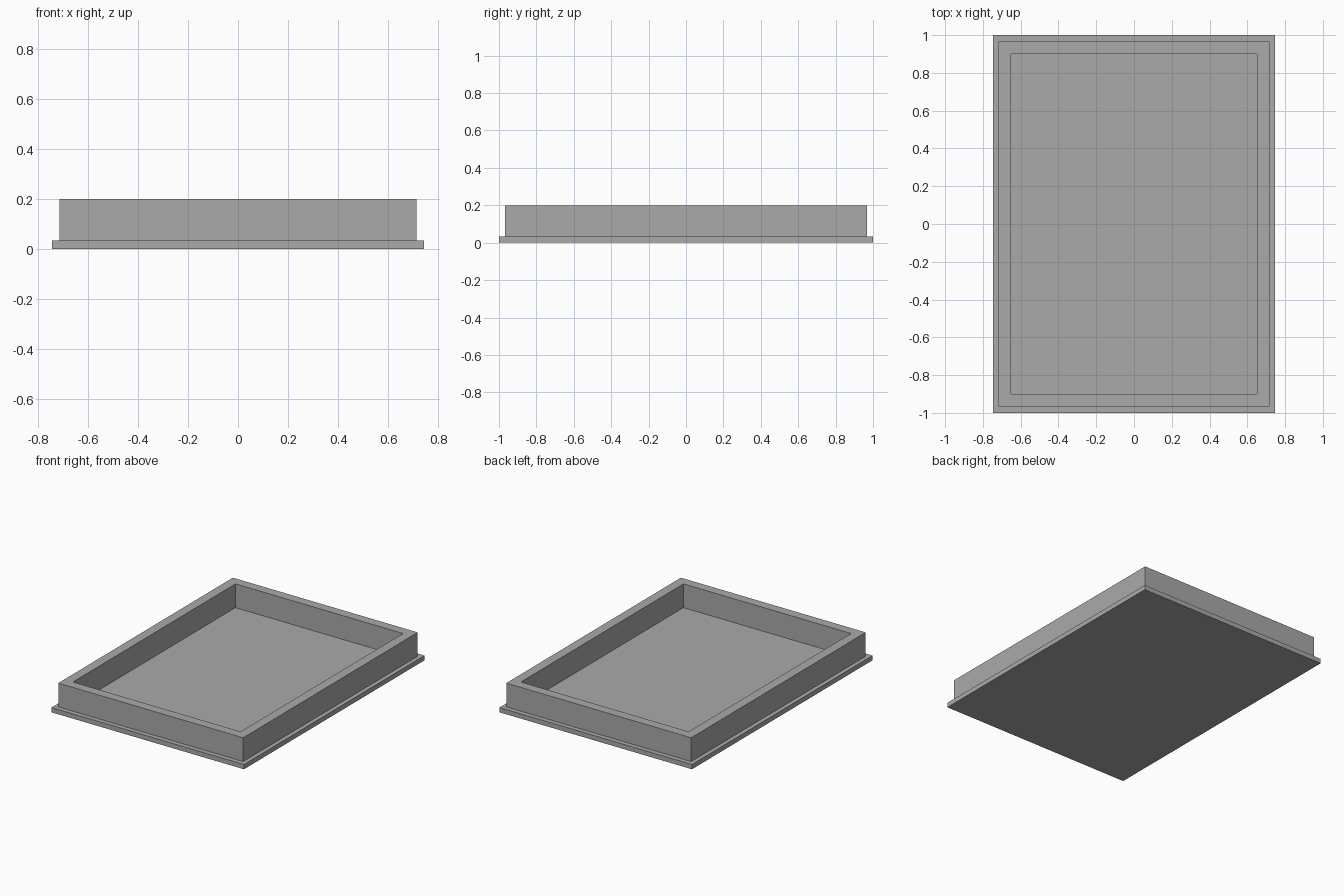
import bpy, bmesh

if "Cube" in bpy.data.objects:
    bpy.data.objects.remove(bpy.data.objects["Cube"])

U = 1 / 30  # module: lip width and plate thickness

grey = bpy.data.materials.new("plain_grey")
grey.diffuse_color = (0.4, 0.4, 0.4, 1)
grey.use_nodes = True
grey.node_tree.nodes["Principled BSDF"].inputs["Base Color"].default_value = grey.diffuse_color


def make_object(name, bm):
    bmesh.ops.recalc_face_normals(bm, faces=bm.faces)
    mesh = bpy.data.meshes.new(name)
    bm.to_mesh(mesh)
    bm.free()
    mesh.materials.append(grey)
    obj = bpy.data.objects.new(name, mesh)
    bpy.context.collection.objects.link(obj)


def ring(bm, hx, hy, z):
    return [bm.verts.new((sx * hx, sy * hy, z))
            for sx, sy in ((-1, -1), (1, -1), (1, 1), (-1, 1))]


def bridge(bm, a, b):
    for i in range(4):
        j = (i + 1) % 4
        bm.faces.new((a[i], a[j], b[j], b[i]))


# Tray: base plate with a lip, an upright rim and a sunken floor
bm = bmesh.new()
rings = [ring(bm, *r) for r in (
    (0.75 - 0.1 * U, 1.0, 0),
    (0.75 - 0.1 * U, 1.0, U),
    (0.75 - U, 1 - U, U),
    (0.75 - U, 1 - U, 6 * U),
    (0.75 - 3 * U, 1 - 3 * U, 6 * U),
    (0.75 - 3 * U, 1 - 3 * U, U))]
for lower, upper in zip(rings, rings[1:]):
    bridge(bm, lower, upper)
bm.faces.new(rings[0])   # underside
bm.faces.new(rings[-1])  # floor
make_object("tray", bm)
